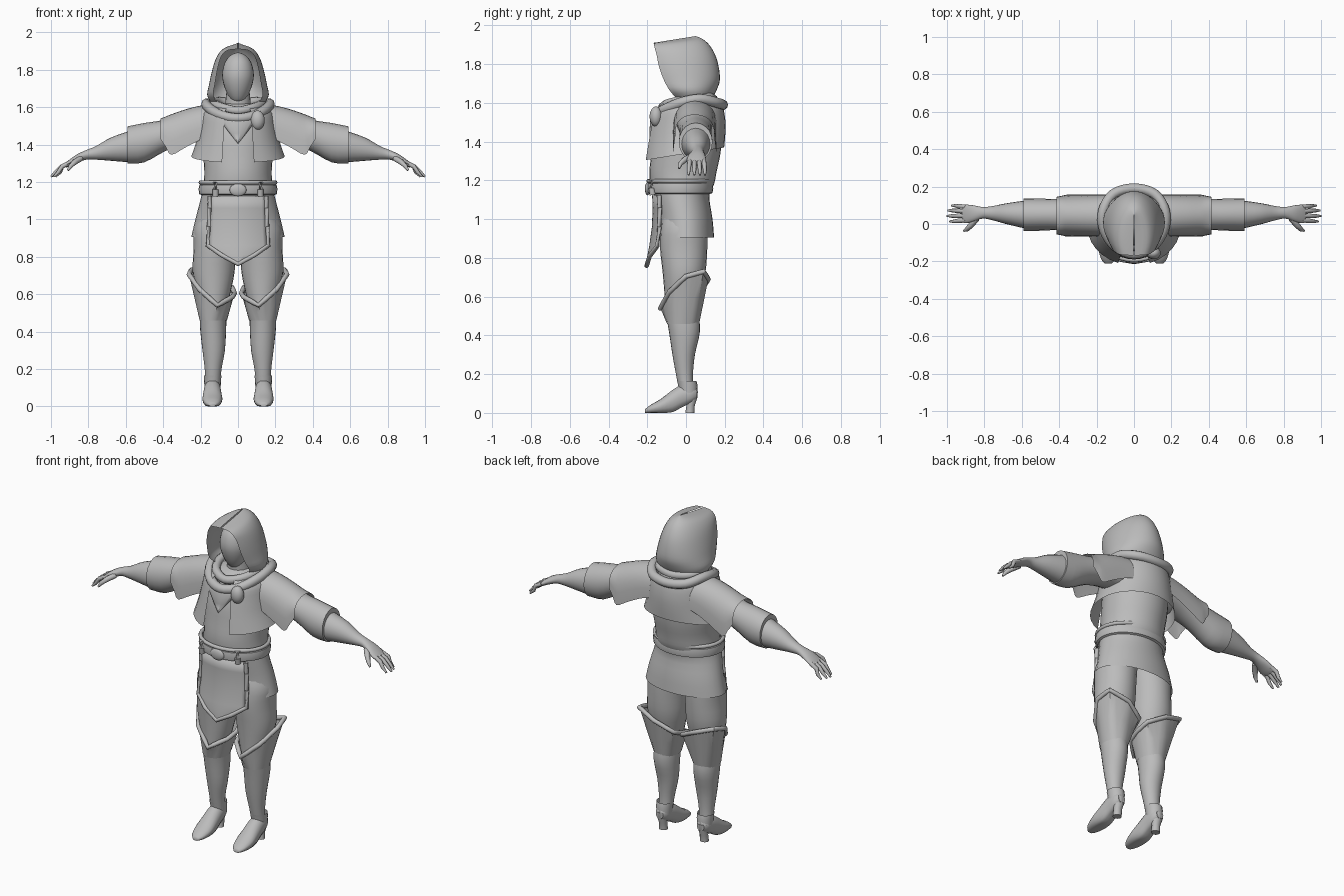
import bpy, bmesh, math
from mathutils import Vector

if "Cube" in bpy.data.objects:
    bpy.data.objects.remove(bpy.data.objects["Cube"])

grey = bpy.data.materials.new("grey_cloth")
grey.diffuse_color = (0.5, 0.5, 0.5, 1)
grey.use_nodes = True
grey.node_tree.nodes["Principled BSDF"].inputs["Base Color"].default_value = grey.diffuse_color
TAU = 2 * math.pi


def loft(name, rings, closed=True, caps=False, mirror=False, thick=0, loop=False):
    """Skin a list of equally long point rings."""
    bm = bmesh.new()
    vs = [[bm.verts.new(p) for p in r] for r in rings]
    n = len(vs[0])
    pairs = list(zip(vs, vs[1:])) + ([(vs[-1], vs[0])] if loop else [])
    for a, b in pairs:
        for i in range(n if closed else n - 1):
            j = (i + 1) % n
            bm.faces.new((a[i], a[j], b[j], b[i]))
    if caps:
        bm.faces.new(vs[0])
        bm.faces.new(vs[-1])
    bmesh.ops.remove_doubles(bm, verts=bm.verts, dist=0.0005)
    bmesh.ops.recalc_face_normals(bm, faces=bm.faces)
    me = bpy.data.meshes.new(name)
    bm.to_mesh(me)
    bm.free()
    me.materials.append(grey)
    ob = bpy.data.objects.new(name, me)
    bpy.context.collection.objects.link(ob)
    bpy.context.view_layer.objects.active = ob
    ob.select_set(True)
    bpy.ops.object.shade_smooth_by_angle(angle=math.radians(50))
    ob.select_set(False)
    if thick:
        ob.modifiers.new("thickness", "SOLIDIFY").thickness = thick
    if mirror:
        ob.modifiers.new("mirror", "MIRROR")
    return ob


def spline(rows, n=3, cyclic=False):
    """Catmull-Rom interpolation through rows of numbers."""
    k, out = len(rows), []
    get = lambda i: rows[i % k] if cyclic else rows[max(0, min(k - 1, i))]
    for i in range(k if cyclic else k - 1):
        for s in range(n):
            t = s / n
            out.append(tuple(
                0.5 * (2 * b + (c - a) * t + (2 * a - 5 * b + 4 * c - d) * t * t
                       + (3 * b - a - 3 * c + d) * t ** 3)
                for a, b, c, d in zip(get(i - 1), get(i), get(i + 1), get(i + 2))))
    return out if cyclic else out + [rows[-1]]


def hring(x, y, z, rx, ry, n=24):
    return [(x + rx * math.cos(TAU * i / n), y + ry * math.sin(TAU * i / n), z) for i in range(n)]


def xring(x, y, z, ry, rz, n=20):
    return [(x, y + ry * math.cos(TAU * i / n), z + rz * math.sin(TAU * i / n)) for i in range(n)]


def tube(name, pts, r, closed=False, mirror=False, n=10, radii=None):
    pts = [Vector(p) for p in pts]
    k, rings = len(pts), []
    for i, p in enumerate(pts):
        a = pts[i - 1] if closed or i else p
        b = pts[(i + 1) % k] if closed or i < k - 1 else p
        t = (b - a).normalized()
        s = t.cross(Vector((0, 0, 1))).normalized()
        u = s.cross(t)
        q = radii[i] if radii else r
        rings.append([p + q * (s * math.cos(TAU * j / n) + u * math.sin(TAU * j / n)) for j in range(n)])
    return loft(name, rings, caps=not closed, loop=closed, mirror=mirror)


def ball(name, loc, size):
    rows = [(math.cos(math.pi * i / 12), max(math.sin(math.pi * i / 12), 0.001)) for i in range(13)]
    return loft(name, [hring(loc[0], loc[1], loc[2] + size[2] * c, size[0] * s, size[1] * s) for c, s in rows],
                caps=True)


def shell_row(zf, zb, yf, yb, w, opening, n=28):
    """Arc around the back whose two ends stop at the front opening."""
    end = -math.acos(opening)
    low, out = math.sin(end), []
    for i in range(n + 1):
        t = end + (math.pi - 2 * end) * i / n
        f = (1 - math.sin(t)) / (1 - low)
        out.append((w * math.cos(t), yb + (yf - yb) * f, zb + (zf - zb) * f))
    return out


def full(half):
    """Complete a half path, running back to front, into a closed loop."""
    return half + [(-x, y, z) for x, y, z in half[-2:0:-1]]


# Head: face and hood
face = spline([(1.625, .02), (1.645, .042), (1.70, .07), (1.77, .085), (1.84, .07), (1.88, .035), (1.892, .002)])
loft("face", [hring(0, -.025, z, r, r * 1.05) for z, r in face], caps=True)
loft("neck", [hring(0, .02, 1.55, .075, .075), hring(0, .0, 1.70, .06, .06)])
hood = spline([(1.625, 1.64, -.05, .145, .15, .75), (1.665, 1.67, -.085, .16, .165, .8),
               (1.72, 1.72, -.115, .175, .155, .8), (1.79, 1.79, -.14, .168, .14, .8),
               (1.85, 1.85, -.152, .15, .122, .8), (1.885, 1.90, -.162, .12, .10, .8),
               (1.905, 1.93, -.166, .085, .068, .75), (1.91, 1.945, -.168, .05, .004, .7)])
loft("hood", [shell_row(*r) for r in hood], closed=False)

# Scarf rolls, knot and kerchief
outer = full([(0, .19, 1.59), (.11, .16, 1.60), (.165, .07, 1.62), (.16, -.03, 1.60), (.10, -.12, 1.56), (0, -.16, 1.54)])
inner = full([(0, .14, 1.62), (.10, .11, 1.63), (.13, .02, 1.62), (.09, -.08, 1.60), (0, -.12, 1.58)])
tube("scarf_outer", spline(outer, 4, True), .027, closed=True)
tube("scarf_inner", spline(inner, 4, True), .024, closed=True)
ball("scarf_knot", (.105, -.155, 1.53), (.038, .033, .052))
loft("kerchief", [[(w * u / 4, y + .03 * (u / 4) ** 2 * w / .1, z) for u in range(-4, 5)]
                  for z, w, y in [(1.56, .10, -.165), (1.52, .09, -.185), (1.46, .045, -.188), (1.405, .001, -.19)]],
     closed=False, thick=.008)

# Tunic body with skirt
body = spline([(.905, .0, .25, .145), (1.0, -.005, .228, .142), (1.12, -.025, .197, .145), (1.18, -.02, .185, .165),
               (1.25, -.015, .18, .174), (1.34, .0, .185, .178), (1.45, .012, .185, .175), (1.55, .025, .165, .15),
               (1.60, .02, .12, .11), (1.62, .02, .07, .07)])
loft("tunic", [hring(0, y, z, rx, ry, 32) for z, y, rx, ry in body])

# Short open jacket and its draped sleeves
jacket = spline([(1.60, 1.615, -.12, .16, .15, .4), (1.56, 1.58, -.155, .19, .19, .38),
                 (1.49, 1.51, -.175, .203, .205, .36), (1.40, 1.44, -.192, .203, .222, .36),
                 (1.305, 1.37, -.208, .197, .25, .34)])
loft("jacket", [shell_row(*r) for r in jacket], closed=False)
sleeve = spline([(.10, 1.618, 1.46, .115), (.19, 1.61, 1.43, .112), (.28, 1.588, 1.385, .112),
                 (.355, 1.562, 1.345, .112), (.385, 1.55, 1.385, .106), (.415, 1.538, 1.43, .10)])
loft("jacket_sleeve", [[(x, .045 + ry * math.cos(math.pi * i / 16),
                         zb + (zt - zb) * max(0, math.sin(math.pi * i / 16)) ** .65) for i in range(17)]
                       for x, zt, zb, ry in sleeve], closed=False, mirror=True)

# Arms: wide sleeve, forearm with palm
arm = spline([(.12, .045, 1.50, .095, .09), (.25, .045, 1.495, .092, .085), (.38, .05, 1.452, .082, .083),
              (.50, .05, 1.41, .086, .105), (.59, .05, 1.398, .087, .099)])
loft("arm_sleeve", [xring(*r) for r in arm], caps=True, mirror=True)
forearm = spline([(.57, .05, 1.39, .077, .086), (.68, .055, 1.375, .056, .062), (.76, .058, 1.355, .037, .036),
                  (.81, .06, 1.345, .031, .026), (.86, .056, 1.325, .044, .023), (.90, .054, 1.302, .05, .018),
                  (.92, .055, 1.29, .045, .013)])
loft("forearm", [xring(*r) for r in forearm], caps=True, mirror=True)
for name, y0, y1, x1 in [("little", .092, .098, .975), ("ring", .068, .072, .995),
                         ("middle", .044, .043, 1.0), ("index", .02, .014, .985)]:
    tube(name + "_finger", [(.90, y0, 1.302), (.94, (y0 + y1) / 2, 1.283), (.975 * x1, y1, 1.252), (x1, y1, 1.228)],
         0, mirror=True, n=8, radii=[.012, .012, .010, .005])
tube("thumb", [(.84, .03, 1.325), (.87, -.005, 1.308), (.895, -.03, 1.285), (.91, -.036, 1.262)],
     0, mirror=True, n=8, radii=[.016, .016, .012, .006])

# Belt, upper cord, buckle and loop
belt = [(1.13, 0), (1.135, .012), (1.16, .016), (1.183, .012), (1.188, 0)]
loft("belt", [hring(0, -.03, z, .195 + d, .155 + d, 32) for z, d in belt])
tube("belt_cord", hring(0, -.03, 1.197, .20, .163, 32), .011, closed=True)
ball("buckle", (0, -.198, 1.157), (.045, .014, .034))
tube("belt_loop", [(.12, -.172, 1.125), (.12, -.178, 1.16), (.12, -.176, 1.20)], .016, mirror=True)

# Pointed front apron with rolled border
apron = [[(w * u / 6, y + .04 * (w * u / 6 / .16) ** 2, z) for u in range(-6, 7)]
         for z, w, y in [(1.125, .15, -.175), (1.06, .152, -.172), (.96, .156, -.176), (.86, .162, -.19),
                         (.81, .09, -.2), (.76, .001, -.203)]]
loft("apron", apron, closed=False, thick=.01)
tube("apron_border", [r[0] for r in apron[:-1]] + [apron[-1][6]] + [r[-1] for r in apron[-2::-1]], .012)

# Legs
leg = spline([(.125, .135, .0, .04, .037), (.20, .133, -.008, .045, .044), (.30, .13, -.012, .06, .058),
              (.42, .133, -.008, .07, .08), (.52, .132, -.02, .072, .085), (.60, .13, -.02, .088, .09),
              (.72, .13, -.01, .112, .11), (.85, .125, -.012, .112, .122), (.95, .12, -.01, .115, .12),
              (1.02, .10, -.01, .10, .11)])
loft("leg", [hring(x, y, z, rx, ry) for z, x, y, rx, ry in leg], caps=True, mirror=True)

# Flared boot tops with rolled cuffs
keys = [(.262, .0, .705), (.25, .09, .73), (.135, .115, .69), (.03, .08, .635),
        (.018, .01, .605), (.03, -.06, .585), (.11, -.132, .54), (.205, -.085, .625)]
cuff = [tuple(a + (b - a) * s / 3 for a, b in zip(keys[i], keys[(i + 1) % 8])) for i in range(8) for s in range(3)]
calf = hring(.132, -.015, .46, .073, .083)
middle = [tuple(.5 * a + .5 * b for a, b in zip(p, q)) for p, q in zip(calf, cuff)]
loft("boot_top", [calf, middle, cuff], mirror=True)
tube("boot_cuff", cuff, .013, closed=True, mirror=True)

# Pointed shoes with heels and ankle collars
shoe = spline([(-.212, 0, .018, .018), (-.185, 0, .04, .04), (-.13, 0, .072, .053), (-.07, .004, .118, .05),
               (-.02, .03, .145, .045), (.03, .055, .145, .04), (.058, .075, .125, .024)])
loft("shoe", [[(.137 + w * math.cos(TAU * i / 16),  y,
                (a + b) / 2 + (b - a) / 2 * max(-.8, math.sin(TAU * i / 16)) / (1 if i < 9 else .8))
               for i in range(16)] for y, a, b, w in shoe], caps=True, mirror=True)
loft("heel", [hring(.137, y, z, rx, ry, 14) for z, y, rx, ry in
              [(0, .02, .026, .024), (.04, .024, .024, .022), (.08, .03, .032, .03), (.11, .03, .036, .032)]],
     caps=True, mirror=True)
loft("ankle_collar", [hring(.136, y, z, rx, ry, 16) for z, y, rx, ry in
                      [(.10, .012, .043, .046), (.14, .01, .046, .05), (.165, .004, .047, .05)]], mirror=True)
